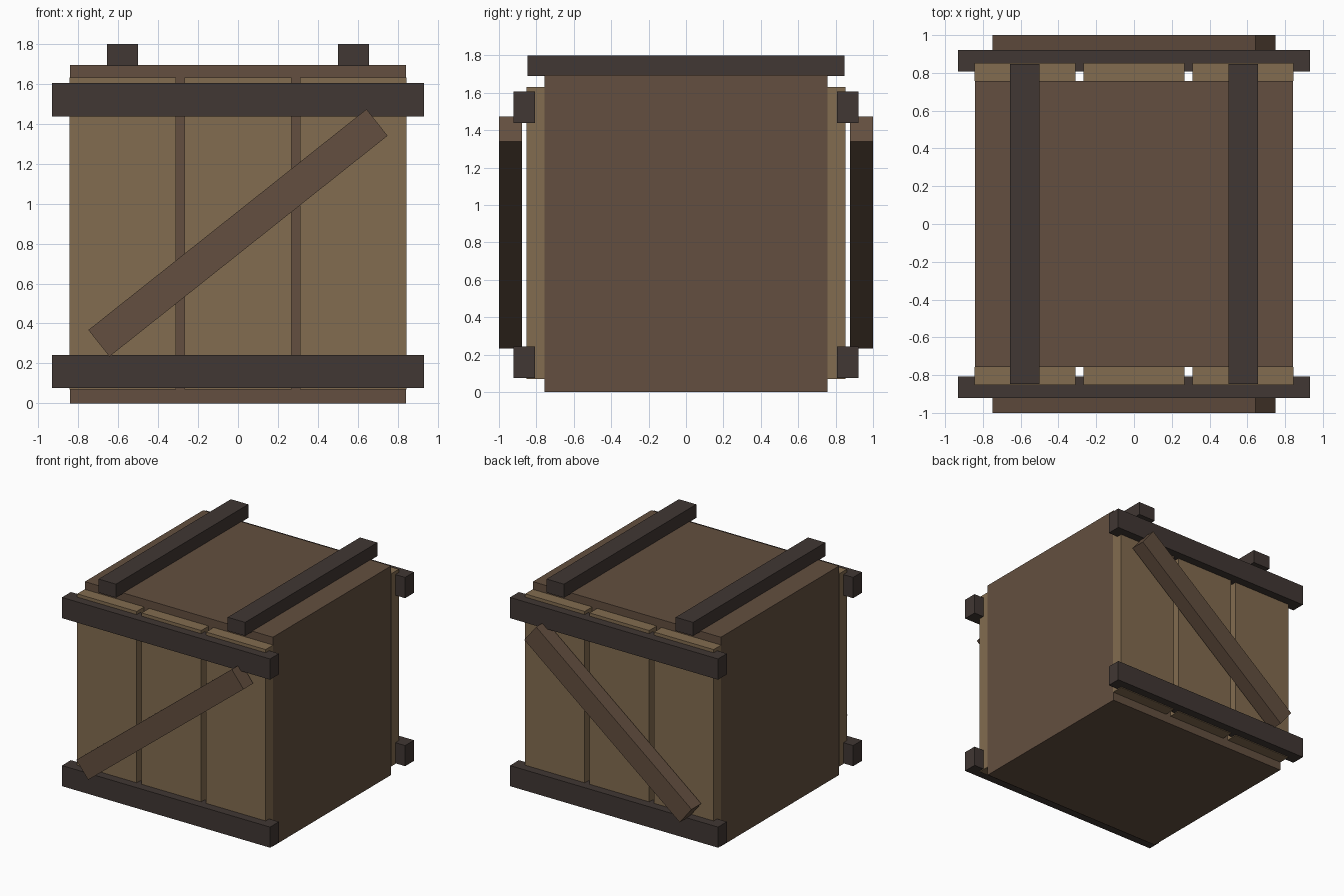
import bpy, bmesh
from math import radians
from mathutils import Matrix

if "Cube" in bpy.data.objects:
    bpy.data.objects.remove(bpy.data.objects["Cube"])


def material(name, rgb):
    m = bpy.data.materials.new(name)
    m.diffuse_color = (*rgb, 1)
    m.use_nodes = True
    m.node_tree.nodes["Principled BSDF"].inputs["Base Color"].default_value = m.diffuse_color
    return m


BROWN = material("brown wood", (0.125, 0.078, 0.050))
TAN = material("tan wood", (0.225, 0.150, 0.080))
DARK = material("dark wood", (0.052, 0.038, 0.033))


def box(name, lo, hi, mat, tilt=0):
    """Box between two corners, turned about y through its own centre."""
    size = [b - a for a, b in zip(lo, hi)]
    mesh = bpy.data.meshes.new(name)
    bm = bmesh.new()
    bmesh.ops.create_cube(bm, size=1, matrix=Matrix.Diagonal((*size, 1)))
    bm.to_mesh(mesh)
    bm.free()
    mesh.materials.append(mat)
    ob = bpy.data.objects.new(name, mesh)
    ob.location = [(a + b) / 2 for a, b in zip(lo, hi)]
    ob.rotation_euler.y = -radians(tilt)
    bpy.context.collection.objects.link(ob)
    return ob


# Solid crate body
box("crate_body", (-0.843, -0.757, 0), (0.843, 0.757, 1.695), BROWN)

for side, s in (("front", -1), ("back", 1)):
    def layer(name, x, y, z, mat, tilt=0):
        y0, y1 = sorted((s * y[0], s * y[1]))
        return box(f"{side}_{name}", (x[0], y0, z[0]), (x[1], y1, z[1]), mat, tilt)

    # Three upright planks
    for n, cx in (("left", -0.578), ("middle", 0), ("right", 0.578)):
        layer(f"plank_{n}", (cx - 0.267, cx + 0.267), (0.757, 0.853), (0.07, 1.632), TAN)

    # Lower and upper cross rails
    layer("lower_rail", (-0.933, 0.933), (0.808, 0.922), (0.076, 0.243), DARK)
    layer("upper_rail", (-0.933, 0.933), (0.808, 0.922), (1.438, 1.606), DARK)

    # Diagonal brace standing just off the planks
    layer("diagonal_brace", (-0.89, 0.89), (0.876, 1.0), (0.769, 0.939), BROWN, 38.45)

# Two skids on the lid
for n, cx in (("left", -0.579), ("right", 0.579)):
    box(f"lid_skid_{n}", (cx - 0.078, -0.847, 1.69), (cx + 0.078, 0.847, 1.8), DARK)
